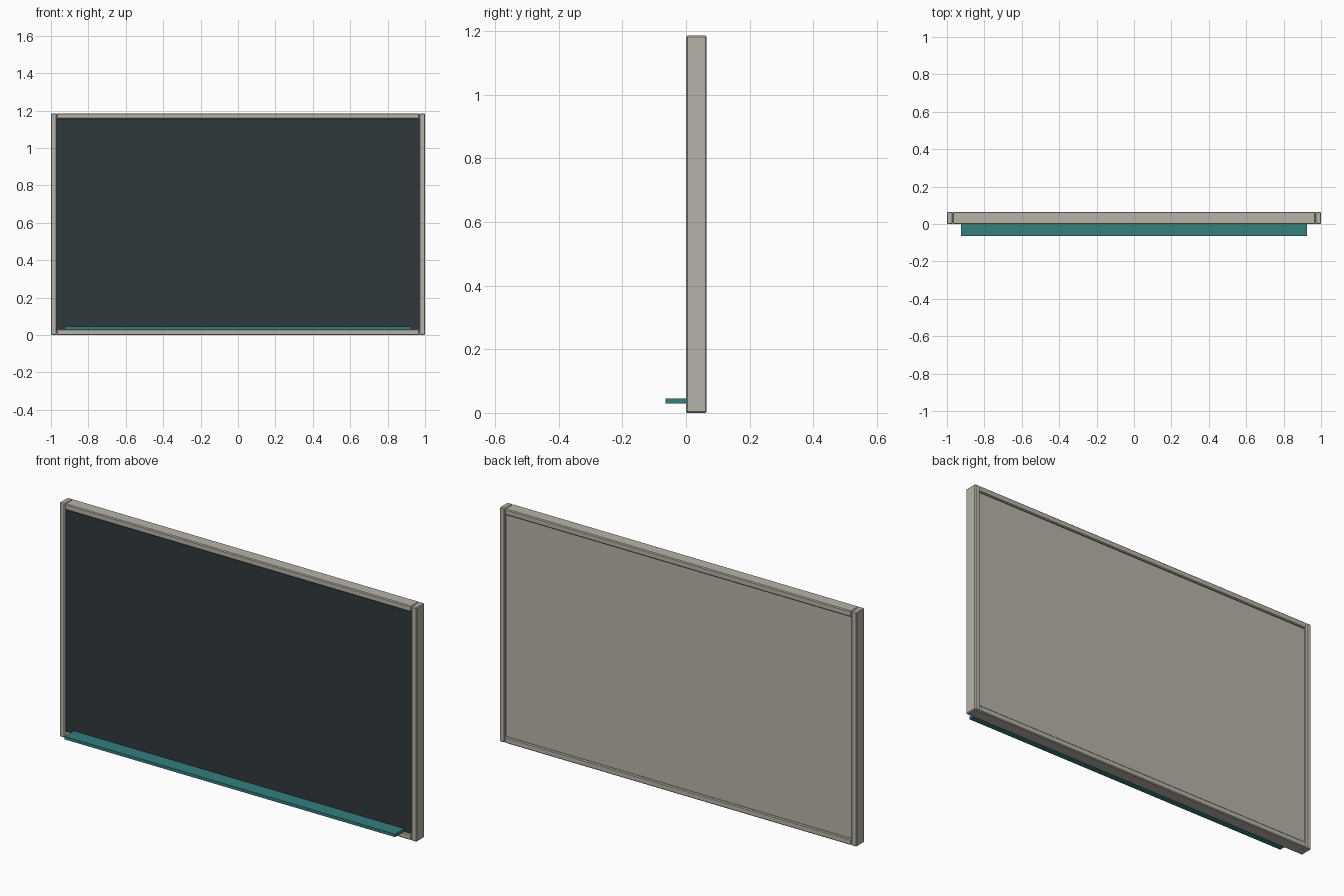
import bpy

if "Cube" in bpy.data.objects:
    bpy.data.objects.remove(bpy.data.objects["Cube"])


def box(name, x, y, z, bevel=0.0, color=None):
    """Axis-aligned box from (min, max) ranges."""
    bpy.ops.mesh.primitive_cube_add(
        size=1, location=[(r[0] + r[1]) / 2 for r in (x, y, z)])
    ob = bpy.context.object
    ob.name = name
    ob.scale = [r[1] - r[0] for r in (x, y, z)]
    bpy.ops.object.transform_apply(location=False, rotation=False, scale=True)
    if bevel:
        mod = ob.modifiers.new("bevel", "BEVEL")
        mod.width = bevel
        mod.segments = 1
    if color:
        mat = bpy.data.materials.new(name + "_colour")
        mat.diffuse_color = (*color, 1)
        mat.use_nodes = True
        mat.node_tree.nodes["Principled BSDF"].inputs["Base Color"].default_value = mat.diffuse_color
        ob.data.materials.append(mat)
    return ob


W, H, T, D = 1.0, 1.185, 0.03, 0.065   # half width, height, frame width, depth
FRAME = (0.47, 0.45, 0.39)

# Frame: two side posts, two rails between them
for side, s in (("left", -1), ("right", 1)):
    box(side + "_post", sorted((s * W, s * (W - T))), (0, D), (0, H), 0.004, FRAME)
box("bottom_rail", (-W + T, W - T), (0, D), (0, T), 0.004, FRAME)
box("top_rail", (-W + T, W - T), (0, D), (H - T, H), 0.004, FRAME)

# Writing surface in front, backing panel behind, both slightly recessed
inner_x, inner_z = (-W + T - 0.005, W - T + 0.005), (T - 0.005, H - T + 0.005)
box("writing_surface", inner_x, (0.008, 0.03), inner_z, color=(0.03, 0.04, 0.045))
box("backing_panel", inner_x, (0.03, D - 0.01), inner_z, color=FRAME)

# Chalk tray along the bottom
box("chalk_tray", (-0.925, 0.925), (-D, 0.008), (0.03, 0.045), color=(0.035, 0.21, 0.21))
